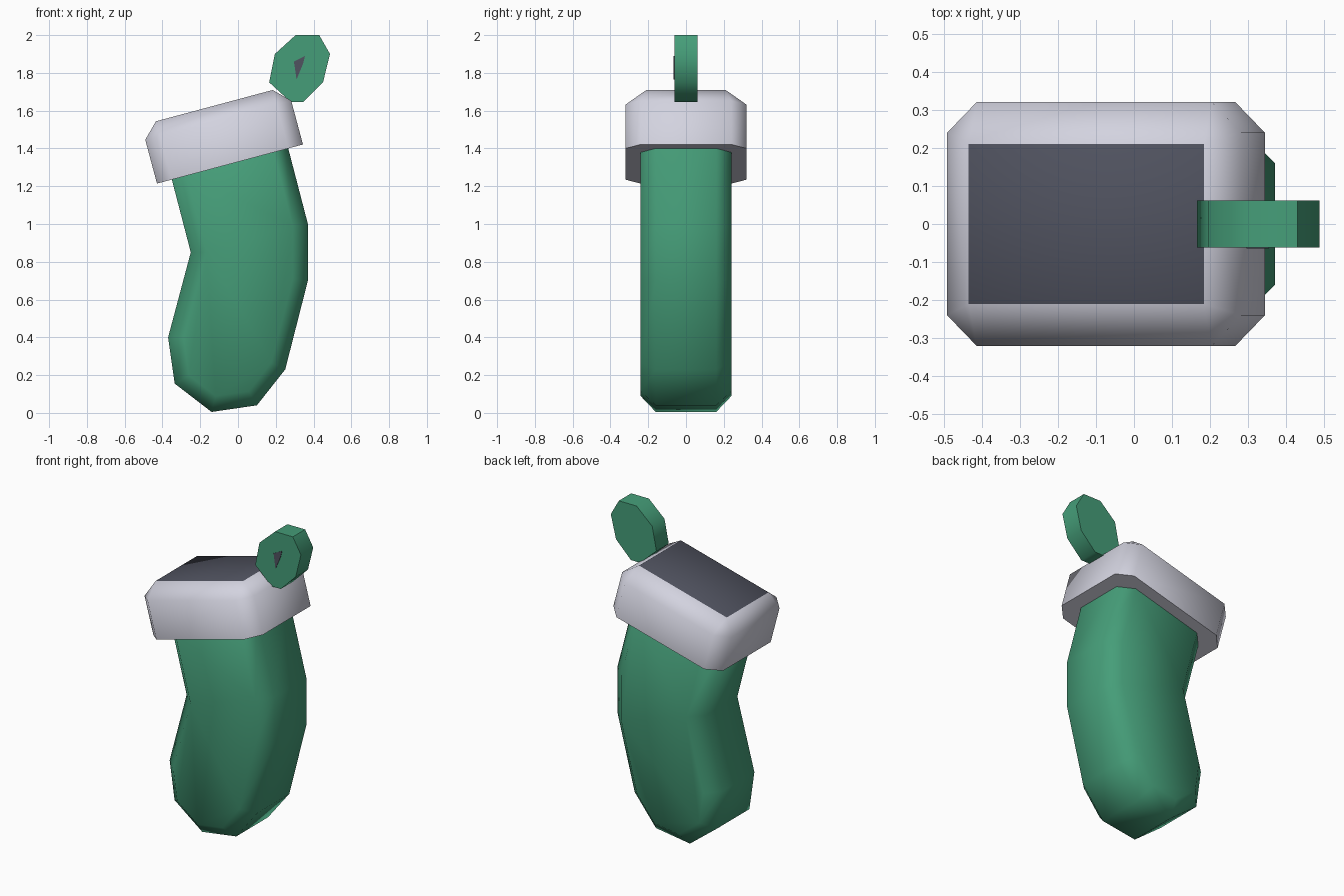
import bpy
import math
from mathutils import Vector, Matrix

cube = bpy.data.objects.get("Cube")
if cube:
    bpy.data.objects.remove(cube, do_unlink=True)


def material(name, colour):
    m = bpy.data.materials.new(name)
    m.use_nodes = True
    m.diffuse_color = (*colour, 1)
    m.node_tree.nodes["Principled BSDF"].inputs["Base Color"].default_value = (*colour, 1)
    return m


green = material("green felt", (0.06, 0.34, 0.19))
white = material("white fleece", (0.65, 0.65, 0.74))
dark = material("dark lining", (0.08, 0.085, 0.115))


def loft(name, rings, mats):
    """Join equal-sized rings of points with quads and cap both ends."""
    n = len(rings[0])
    verts = [p for ring in rings for p in ring]
    faces = [list(range(n))[::-1], list(range(len(verts) - n, len(verts)))]
    for r in range(len(rings) - 1):
        for i in range(n):
            j = (i + 1) % n
            faces.append([r * n + i, r * n + j, r * n + n + j, r * n + n + i])
    mesh = bpy.data.meshes.new(name)
    mesh.from_pydata(verts, [], faces)
    obj = bpy.data.objects.new(name, mesh)
    bpy.context.collection.objects.link(obj)
    for m in mats:
        mesh.materials.append(m)
    # Merge doubled corner points, then face everything outwards
    bpy.ops.object.select_all(action='DESELECT')
    bpy.context.view_layer.objects.active = obj
    obj.select_set(True)
    bpy.ops.object.mode_set(mode='EDIT')
    bpy.ops.mesh.select_all(action='SELECT')
    bpy.ops.mesh.remove_doubles(threshold=0.0005)
    bpy.ops.mesh.normals_make_consistent(inside=False)
    bpy.ops.object.mode_set(mode='OBJECT')
    bpy.ops.object.shade_smooth_by_angle(angle=math.radians(60))
    return obj


def inset(points, d):
    """Mitred inward offset of a counter-clockwise outline."""
    pts = [Vector(p) for p in points]
    out = []
    for i, p in enumerate(pts):
        a = (p - pts[i - 1]).normalized()
        b = (pts[(i + 1) % len(pts)] - p).normalized()
        na, nb = Vector((-a.y, a.x)), Vector((-b.y, b.x))
        out.append(p + (na + nb) * d / (1 + na.dot(nb)))
    return out


def at_depth(points, y):
    return [(p[0], y, p[1]) for p in points]


# Stocking body: side outline with chamfered front and back
outline = [(-0.375, 1.33), (-0.25, 0.85), (-0.37, 0.4), (-0.335, 0.155), (-0.14, 0.005),
           (0.10, 0.04), (0.25, 0.23), (0.37, 0.70), (0.37, 1.0), (0.24, 1.50)]
inner = inset(outline, 0.08)
loft("stocking_body", [at_depth(inner, -0.24), at_depth(outline, -0.16),
                       at_depth(outline, 0.16), at_depth(inner, 0.24)], [green])


# Tilted cuff: chamfered block with a dark opening on top
def chamfered(x, y, cx, cy, z):
    quarter = [(x, y - cy), (x - cx, y)]
    half = quarter + [(-a, b) for a, b in quarter[::-1]]
    return [(a, b, z) for a, b in half + [(-a, -b) for a, b in half]]


cuff = loft("cuff", [chamfered(0.40, 0.32, 0.08, 0.08, 0), chamfered(0.40, 0.32, 0.08, 0.08, 0.24),
                     chamfered(0.32, 0.21, 0, 0, 0.32)], [white, dark])
for f in cuff.data.polygons:
    if f.center.z > 0.31:
        f.material_index = 1
cuff.data.transform(Matrix.Translation((-0.0425, 0, 1.3175)) @ Matrix.Rotation(math.radians(-15), 4, 'Y'))

# Hanging loop with a small dark slot on its front
loop = [(0.305, 2.0), (0.195, 1.9), (0.165, 1.75), (0.28, 1.645),
        (0.345, 1.645), (0.45, 1.75), (0.487, 1.9), (0.43, 2.0)]
loft("hanging_loop", [at_depth(loop, -0.062), at_depth(loop, 0.062)], [green])
slot = [(0.296, 1.86), (0.31, 1.765), (0.345, 1.85), (0.355, 1.89)]
loft("loop_slot", [at_depth(slot, -0.065), at_depth(slot, -0.06)], [dark])
